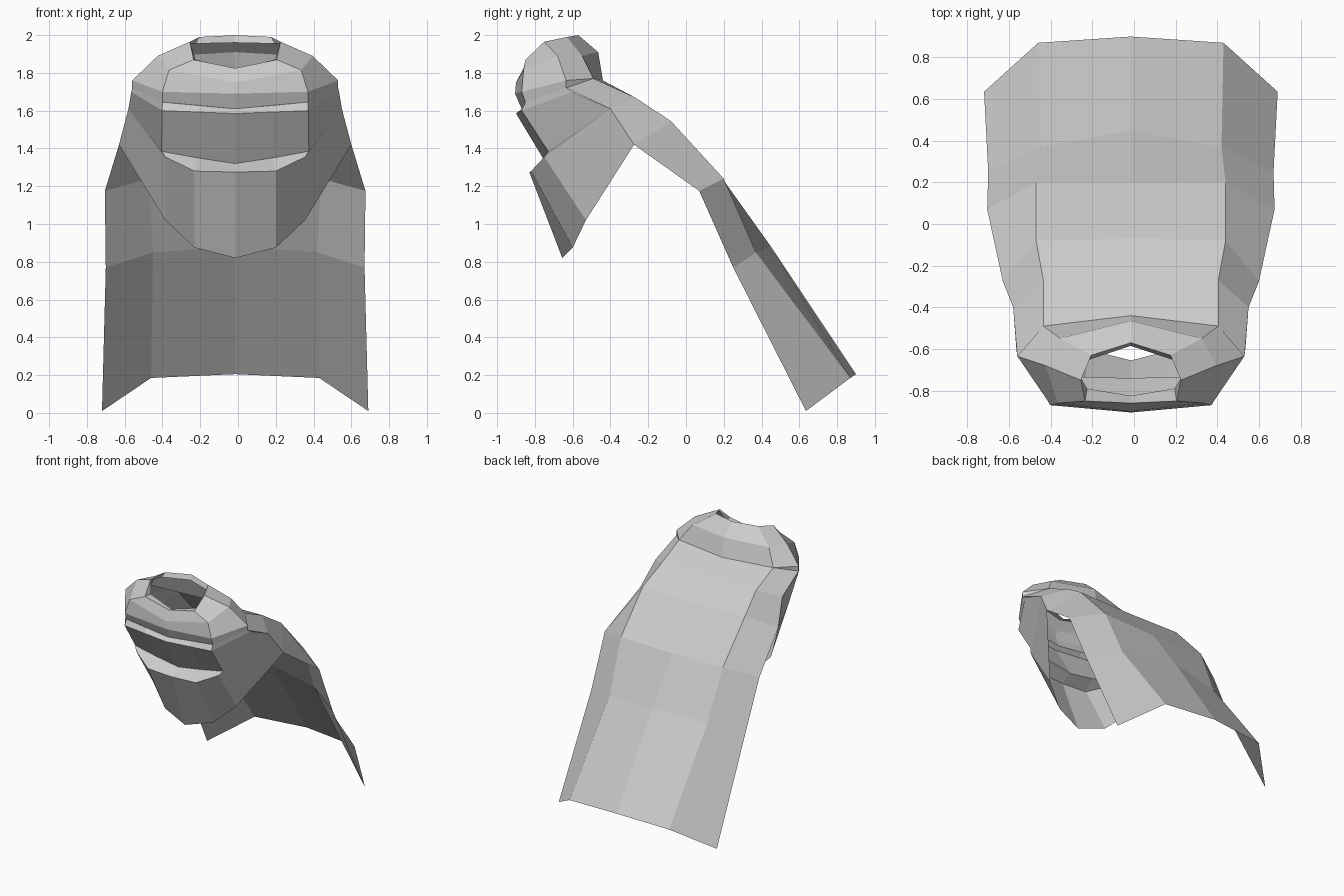
import bpy, bmesh

CENTRE_X = -0.015


def draped_sheet(name, rows):
    """Loft half-rows (first point on the centre line) and mirror across x."""
    bm = bmesh.new()
    grid = [[bm.verts.new(p) for p in row] for row in rows]
    for a, b in zip(grid, grid[1:]):
        for i in range(len(a) - 1):
            bm.faces.new((a[i], a[i + 1], b[i + 1], b[i]))
    bmesh.ops.remove_doubles(bm, verts=bm.verts[:], dist=0.0005)
    bmesh.ops.recalc_face_normals(bm, faces=bm.faces[:])
    mesh = bpy.data.meshes.new(name)
    bm.to_mesh(mesh)
    bm.free()
    ob = bpy.data.objects.new(name, mesh)
    ob.location.x = CENTRE_X
    bpy.context.collection.objects.link(ob)
    mirror = ob.modifiers.new("mirror", 'MIRROR')
    mirror.use_clip = True
    mirror.merge_threshold = 0.001
    return ob


# Shared edges where the parts meet
shoulder = (0.545, -0.635, 1.76)
nape = [(0.42, -0.49, 1.77), (0, -0.44, 1.76)]
side = (0.565, -0.40, 1.61)
arm = (0.615, -0.275, 1.42)

# Collar: neck opening, rolled crest, outer roll, belly and lower hem (front to back)
draped_sheet("collar", [
    [(0, -0.825, 1.82), (0.21, -0.79, 1.87), (0.24, -0.74, 1.955), (0.21, -0.655, 1.955), (0, -0.585, 1.96)],
    [(0, -0.86, 1.825), (0.22, -0.85, 1.87), (0.24, -0.75, 1.965), (0.19, -0.63, 1.99), (0, -0.57, 2.0)],
    [(0, -0.90, 1.75), (0.35, -0.86, 1.815), (0.41, -0.68, 1.89), (0.34, -0.55, 1.89), (0, -0.465, 1.91)],
    [(0, -0.905, 1.69), (0.385, -0.87, 1.70), shoulder] + nape,
    [(0, -0.87, 1.61), (0.385, -0.85, 1.645), (0.545, -0.635, 1.72)] + nape,
])

# Front folds: upper fold, tucked shelf and hanging point
draped_sheet("front_folds", [
    [(0, -0.87, 1.61), (0.20, -0.86, 1.628), (0.385, -0.85, 1.645), (0.545, -0.635, 1.72)],
    [(0, -0.90, 1.585), (0.20, -0.885, 1.593), (0.387, -0.87, 1.60), (0.55, -0.60, 1.70)],
    [(0, -0.74, 1.32), (0.20, -0.735, 1.35), (0.39, -0.73, 1.385), side],
    [(0, -0.83, 1.275), (0.215, -0.82, 1.28), (0.37, -0.75, 1.355), side],
    [(0, -0.655, 0.82), (0.215, -0.60, 0.875), (0.37, -0.53, 1.02), arm],
])

# Cape: from the nape down the back to the flared hem
draped_sheet("cape", [
    [nape[1], nape[0], (0.545, -0.635, 1.72)],
    [(0, -0.28, 1.67), (0.42, -0.27, 1.67), side],
    [(0, -0.07, 1.53), (0.455, -0.08, 1.545), arm],
    [(0, 0.20, 1.23), (0.455, 0.20, 1.24), (0.69, 0.07, 1.175)],
    [(0, 0.45, 0.88), (0.435, 0.37, 0.85), (0.685, 0.25, 0.77)],
    [(0, 0.90, 0.205), (0.445, 0.87, 0.185), (0.705, 0.635, 0.01)],
])
